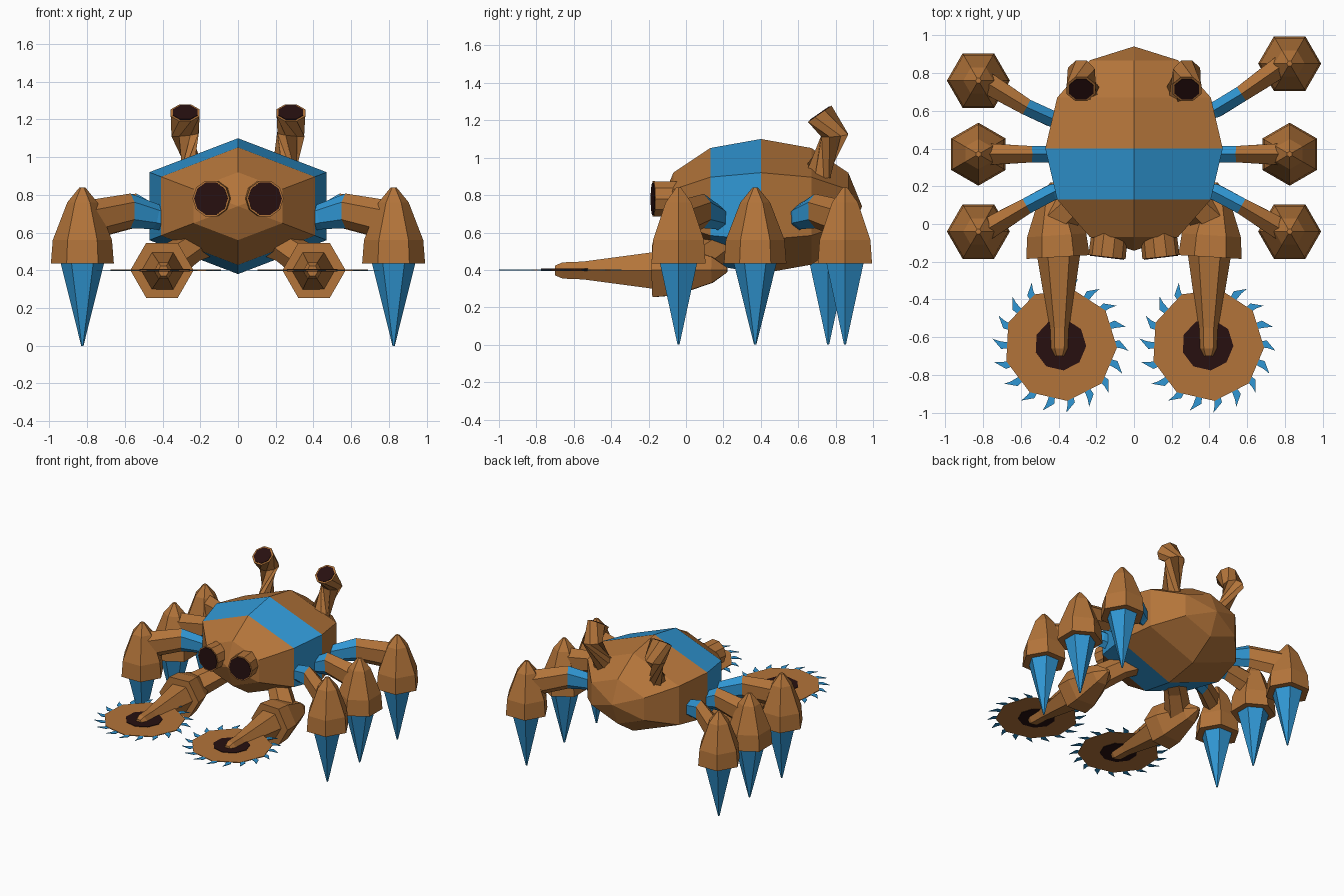
import bpy, bmesh, math
from mathutils import Vector

if "Cube" in bpy.data.objects:
    bpy.data.objects.remove(bpy.data.objects["Cube"])


def material(name, col):
    m = bpy.data.materials.new(name)
    m.diffuse_color = (*col, 1)
    m.use_nodes = True
    m.node_tree.nodes["Principled BSDF"].inputs["Base Color"].default_value = m.diffuse_color
    return m


MATS = [material("rusty brown", (0.45, 0.175, 0.042)),
        material("bright blue", (0.03, 0.31, 0.66)),
        material("dark lens", (0.02, 0.005, 0.005))]
BROWN, BLUE, DARK = 0, 1, 2


def finish(name, bm):
    bmesh.ops.recalc_face_normals(bm, faces=bm.faces[:])
    me = bpy.data.meshes.new(name)
    bm.to_mesh(me)
    bm.free()
    for m in MATS:
        me.materials.append(m)
    ob = bpy.data.objects.new(name, me)
    bpy.context.collection.objects.link(ob)
    return ob


def loft(name, pts, radii, n=6, phase=0.0, mats=BROWN, up=(0, 0, 1)):
    """Tube through pts; radii are (side, up) pairs or numbers; mats per segment."""
    bm = bmesh.new()
    pts = [Vector(p) for p in pts]
    rings = []
    for i, p in enumerate(pts):
        d = Vector()
        if i > 0:
            d += (p - pts[i - 1]).normalized()
        if i < len(pts) - 1:
            d += (pts[i + 1] - p).normalized()
        d.normalize()
        side = d.cross(Vector(up)).normalized()
        v = side.cross(d)
        a, b = radii[i] if isinstance(radii[i], tuple) else (radii[i], radii[i])
        rings.append([bm.verts.new(p + side * a * math.cos(t) + v * b * math.sin(t))
                      for t in (phase + math.tau * k / n for k in range(n))])
    seg = mats if isinstance(mats, list) else [mats] * (len(pts) - 1)
    for i in range(len(pts) - 1):
        for k in range(n):
            j = (k + 1) % n
            f = bm.faces.new((rings[i][k], rings[i][j], rings[i + 1][j], rings[i + 1][k]))
            f.material_index = seg[i]
    bm.faces.new(rings[0]).material_index = seg[0]
    bm.faces.new(rings[-1]).material_index = seg[-1]
    return finish(name, bm)


def lens(name, p, d, r, n, phase):
    p, d = Vector(p), Vector(d).normalized()
    loft(name, [p - d * 0.004, p + d * 0.004], [r, r], n, phase, DARK)


# body: six-sided faceted ellipsoid along y, blue band in front of the middle
lat = [math.radians(a) for a in (0.5, 30, 60, 90, 120, 150, 179.5)]
loft("body", [(0, 0.4 - 0.54 * math.cos(a), 0.74) for a in lat],
     [(0.543 * math.sin(a), 0.36 * math.sin(a)) for a in lat], 6, math.pi / 2,
     [BROWN, BROWN, BLUE, BROWN, BROWN, BROWN])


def foot(name, x, y, phase):
    # brown hexagonal hood with a blue spike below
    loft(name + "_hood", [(x, y, z) for z in (0.84, 0.76, 0.56, 0.435)],
         [0.015, 0.08, 0.157, 0.167], 6, phase, BROWN, (0, 1, 0))
    loft(name + "_spike", [(x, y, z) for z in (0.45, 0.0)],
         [0.118, 0.006], 6, phase, BLUE, (0, 1, 0))


def leg(name, s, hip, joint, fx, fy, phase):
    loft(name + "_limb",
         [(s * 0.34, hip[1] + (hip[1] - joint[1]) * 0.4, 0.66), (s * hip[0], hip[1], 0.685),
          (s * joint[0], joint[1], 0.715), (s * fx * 0.97, fy, 0.665)],
         [(0.045, 0.06), (0.05, 0.068), (0.05, 0.092), (0.068, 0.105)],
         6, math.pi / 6, [BLUE, BLUE, BROWN])
    foot(name, s * fx, fy, phase)


def saw(name, cx, cy, z):
    # thin blade with swept teeth and dark hub
    loft(name + "_blade", [(cx, cy, z - 0.003), (cx, cy, z + 0.003)], [0.3, 0.3], 9,
         0.4, BROWN, (0, 1, 0))
    loft(name + "_hub", [(cx, cy, z - 0.007), (cx, cy, z + 0.007)], [0.137, 0.137], 9,
         0.4, DARK, (0, 1, 0))
    bm = bmesh.new()
    for k in range(18):
        a = math.tau * k / 18
        prof = [(0.27, 0.07), (0.315, 0.07), (0.362, -0.09), (0.325, -0.06), (0.27, -0.04)]
        lo, hi = ([bm.verts.new((cx + r * math.cos(a + t), cy + r * math.sin(a + t), z + h))
                   for r, t in prof] for h in (-0.002, 0.002))
        bm.faces.new(lo)
        bm.faces.new(hi)
        for i in range(5):
            j = (i + 1) % 5
            bm.faces.new((lo[i], lo[j], hi[j], hi[i]))
    for f in bm.faces:
        f.material_index = BLUE
    finish(name + "_teeth", bm)


for s, side in ((1, "right"), (-1, "left")):
    # walking legs (the rear left one is set a little further forward)
    leg(side + "_front_leg", s, (0.44, 0.165), (0.57, 0.095), 0.825, -0.04, 0)
    leg(side + "_middle_leg", s, (0.46, 0.37), (0.545, 0.37), 0.825, 0.37, math.pi / 6)
    if s > 0:
        leg(side + "_rear_leg", s, (0.44, 0.61), (0.57, 0.69), 0.825, 0.85, 0)
    else:
        leg(side + "_rear_leg", s, (0.44, 0.56), (0.57, 0.62), 0.825, 0.76, 0)

    # saw arm: upper arm, hood, tapering forearm, saw
    loft(side + "_upper_arm", [(s * 0.13, 0.28, 0.56), (s * 0.25, 0.17, 0.52),
                               (s * 0.40, 0.03, 0.42)], [0.08, 0.085, 0.1])
    loft(side + "_arm_hood",
         [(s * x, y, 0.40) for x, y in ((0.43, 0.22), (0.425, 0.14), (0.41, -0.06), (0.403, -0.175))],
         [0.015, 0.08, 0.157, 0.168])
    loft(side + "_forearm",
         [(s * x, y, 0.397) for x, y in ((0.40, -0.16), (0.395, -0.55), (0.395, -0.66), (0.395, -0.70))],
         [0.115, 0.055, 0.05, 0.03])
    saw(side + "_saw", s * 0.39, -0.64, 0.40)

    # eyes on the front
    tip, d = (s * 0.143, -0.175, 0.78), (s * 0.12, -1, 0)
    loft(side + "_eye_tube", [(s * 0.12, 0.03, 0.78), tip], [0.095, 0.099], 10)
    lens(side + "_eye_lens", tip, d, 0.09, 10, 0)

    # bent periscopes on the back
    bend, end = Vector((s * 0.28, 0.795, 1.12)), Vector((s * 0.28, 0.715, 1.235))
    loft(side + "_periscope", [(s * 0.235, 0.69, 0.89), bend, end],
         [0.08, 0.078, 0.083], 8, math.pi / 8)
    lens(side + "_periscope_lens", end, end - bend, 0.07, 8, math.pi / 8)
